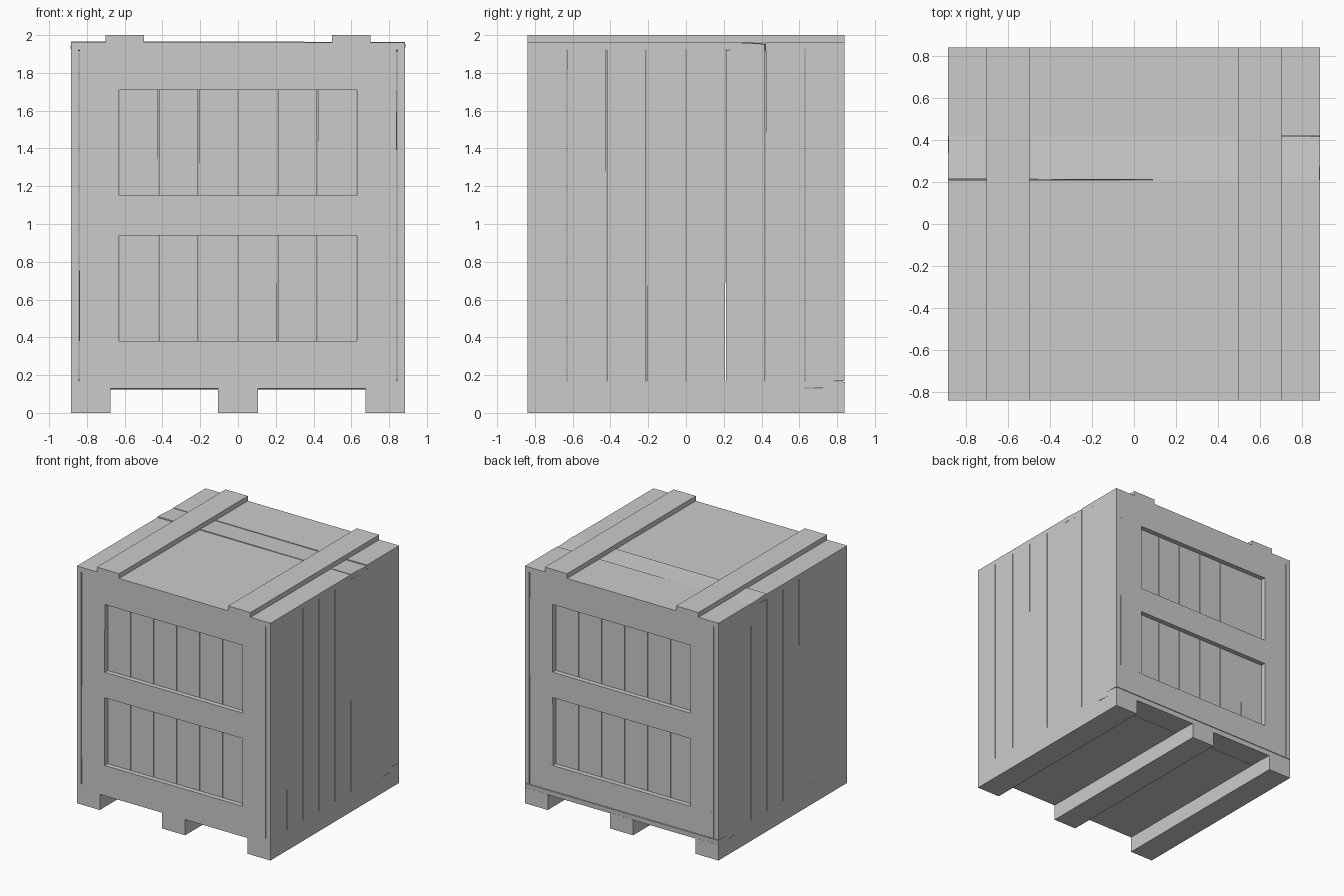
import bpy, bmesh, math, random
from mathutils import Matrix

if "Cube" in bpy.data.objects:
    bpy.data.objects.remove(bpy.data.objects["Cube"])

random.seed(4)
W, D = 0.885, 0.84      # half width (x) and half depth (y)
T, P = 0.04, 0.21       # board thickness, plank width


def board(name, x, y, z, rot=(0, 0, 0)):
    """Flat-faced box spanning the given (min, max) ranges, tilted a little in degrees."""
    size = [r[1] - r[0] for r in (x, y, z)]
    bm = bmesh.new()
    bmesh.ops.create_cube(bm, size=1, matrix=Matrix.Diagonal((*size, 1)))
    me = bpy.data.meshes.new(name)
    bm.to_mesh(me)
    bm.free()
    ob = bpy.data.objects.new(name, me)
    ob.location = [(r[0] + r[1]) / 2 for r in (x, y, z)]
    ob.rotation_euler = [math.radians(a) for a in rot]
    bpy.context.collection.objects.link(ob)
    return ob


def jitter(a=0.1):
    return random.uniform(-a, a)


# Skids under the crate
for i, cx in enumerate((-0.78, 0, 0.78)):
    board(f"skid_{i}", (cx - 0.105, cx + 0.105), (-D, D), (0, 0.13))

# Floor and lid planks running left to right; one of each has come loose
for i in range(8):
    y = (-D + i * P, -D + (i + 1) * P)
    floor_rot = (-3, 0, 0) if i == 7 else (0, 0, 0)
    lid_rot = (-3, 0.1, -0.25) if i == 5 else (0, 0, 0)
    board(f"floor_plank_{i}", (-W, W), y, (0.13, 0.17), floor_rot)
    board(f"lid_plank_{i}", (-W, W), y, (1.92, 1.96), lid_rot)

# Battens across the lid
for i, cx in enumerate((-0.6, 0.6)):
    board(f"lid_batten_{i}", (cx - 0.102, cx + 0.102), (-D, D), (1.96, 2.0))

# Vertical planks of the left and right walls
g = 0.002
for name, s in (("left", -1), ("right", 1)):
    x = sorted((s * (W - T), s * W))
    for i in range(8):
        y0 = -D + i * P
        board(f"{name}_wall_plank_{i}", x, (y0 + (g if i else 0), y0 + P - (g if i < 7 else 0)),
              (0.17, 1.92), (jitter(0.06) if 0 < i < 7 else 0, 0, 0))

# Front and back walls: recessed planks behind a raised frame
for name, s in (("front", -1), ("back", 1)):
    frame_y = sorted((s * (D - T), s * D))
    plank_y = sorted((s * (D - 2 * T), s * (D - T)))
    for i in range(8):
        x0 = -0.84 + i * P
        board(f"{name}_wall_plank_{i}", (x0 + g, x0 + P - g), plank_y, (0.17, 1.92),
              (0, jitter(0.05), 0))
    for part, z in (("top", (1.71, 1.92)), ("bottom", (0.17, 0.38))):
        board(f"{name}_{part}_rail", (-0.84, 0.84), frame_y, z)
    board(f"{name}_middle_rail", (-0.63, 0.63), frame_y, (0.94, 1.15), (0, jitter(0.1), 0))
    for side, x in (("left", (-0.84, -0.63)), ("right", (0.63, 0.84))):
        board(f"{name}_{side}_stile", x, frame_y, (0.38, 1.71), (0, jitter(0.1), 0))
